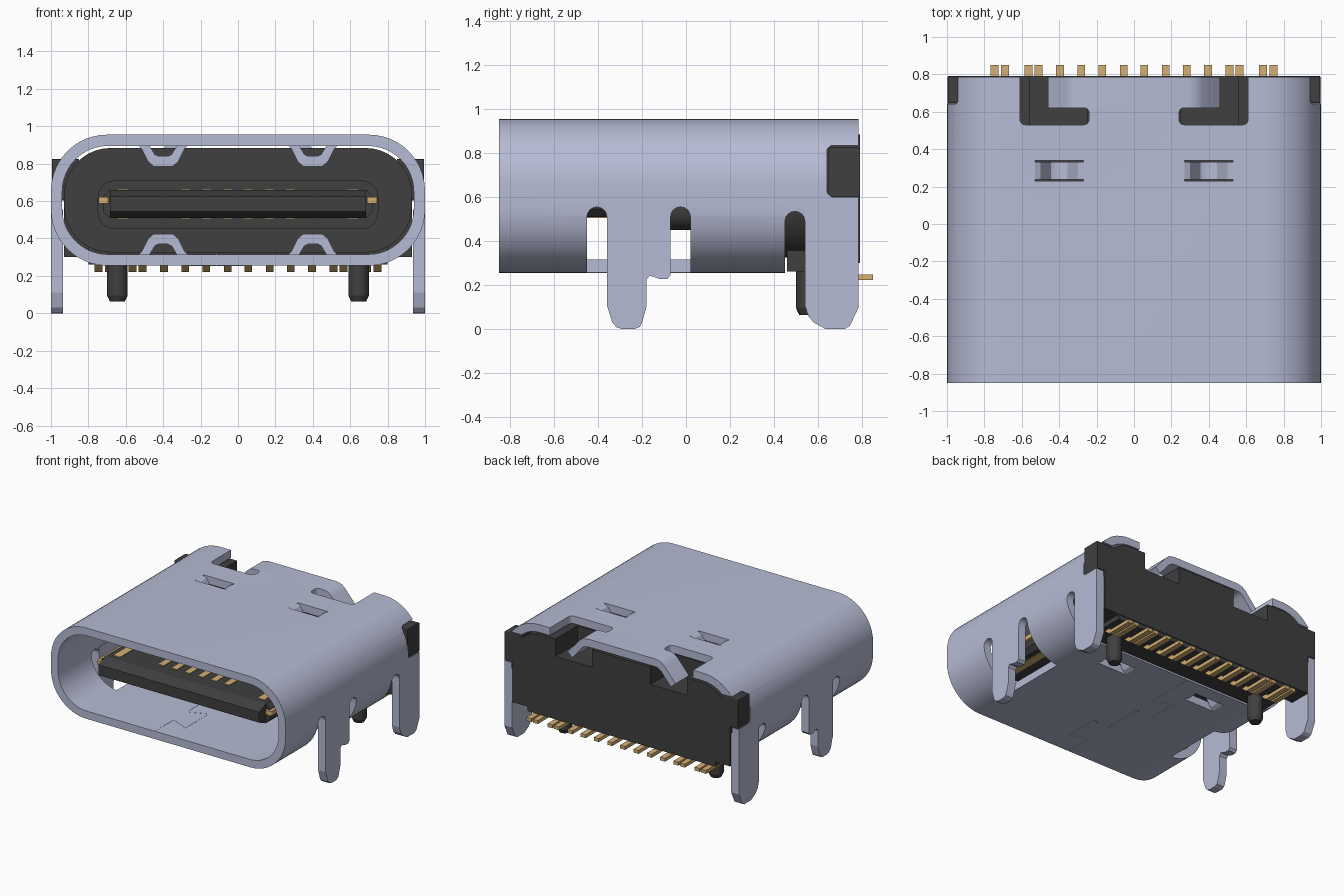
import bpy, bmesh, math
from mathutils import Vector

if "Cube" in bpy.data.objects:
    bpy.data.objects.remove(bpy.data.objects["Cube"])


def material(name, rgb):
    m = bpy.data.materials.new(name)
    m.use_nodes = True
    m.diffuse_color = (*rgb, 1)
    m.node_tree.nodes["Principled BSDF"].inputs["Base Color"].default_value = (*rgb, 1)
    return m


STEEL = material("blue grey steel", (0.47, 0.50, 0.66))
BLACK = material("black plastic", (0.05, 0.05, 0.05))
GOLD = material("gold contact", (0.66, 0.43, 0.17))


def rounded(pts, r, n=5):
    """Round every corner of a polygon with a near-circular arc."""
    out, pts = [], [Vector(p) for p in pts]
    for i, p in enumerate(pts):
        a = p + (pts[i - 1] - p).normalized() * r
        d = p + (pts[(i + 1) % len(pts)] - p).normalized() * r
        b, c = a.lerp(p, 0.5523), d.lerp(p, 0.5523)
        for k in range(n + 1):
            t = k / n
            u = 1 - t
            out.append(tuple(a * u**3 + b * 3 * u * u * t + c * 3 * u * t * t + d * t**3))
    return out


def rect(a0, a1, b0, b1):
    return [(a0, b0), (a1, b0), (a1, b1), (a0, b1)]


def prism(name, pts, axis, lo, hi, mat, hole=None):
    """Extrude a flat outline along one axis; a hole needs as many points as the outline."""
    place = {"x": lambda p, h: (h, p[0], p[1]),
             "y": lambda p, h: (p[0], h, p[1]),
             "z": lambda p, h: (p[0], p[1], h)}[axis]
    bm = bmesh.new()

    def ring(outline, h):
        return [bm.verts.new(place(p, h)) for p in outline]

    def bridge(a, b):
        for i in range(len(a)):
            j = (i + 1) % len(a)
            bm.faces.new((a[i], a[j], b[j], b[i]))

    low, high = ring(pts, lo), ring(pts, hi)
    bridge(low, high)
    if hole:
        low_in, high_in = ring(hole, lo), ring(hole, hi)
        bridge(high, high_in)
        bridge(high_in, low_in)
        bridge(low_in, low)
    else:
        bm.faces.new(low)
        bm.faces.new(high)
    bmesh.ops.recalc_face_normals(bm, faces=bm.faces)
    me = bpy.data.meshes.new(name)
    bm.to_mesh(me)
    bm.free()
    me.materials.append(mat)
    ob = bpy.data.objects.new(name, me)
    bpy.context.collection.objects.link(ob)
    return ob


def cut(ob, pts, axis, lo, hi):
    """Subtract a prism and discard the cutter; use the second solver if the first fails."""
    cutter = prism("cutter", pts, axis, min(lo, hi), max(lo, hi), ob.data.materials[0])
    mod = ob.modifiers.new("cut", "BOOLEAN")
    mod.operation, mod.object = "DIFFERENCE", cutter
    result = ob.data
    for solver in ("EXACT", "MANIFOLD"):
        mod.solver = solver
        graph = bpy.context.evaluated_depsgraph_get()
        graph.update()
        me = bpy.data.meshes.new_from_object(ob.evaluated_get(graph))
        if len(me.polygons) > len(ob.data.polygons) / 2:
            result = me
            break
    ob.modifiers.clear()
    ob.data = result
    bpy.data.objects.remove(cutter)


def smooth(ob):
    bpy.ops.object.select_all(action="DESELECT")
    ob.select_set(True)
    bpy.context.view_layer.objects.active = ob
    bpy.ops.object.shade_smooth_by_angle(angle=math.radians(30))


def arch(y0, y1, top):
    """Points of a round slot top, from y1 to y0."""
    r, c = (y1 - y0) / 2, (y0 + y1) / 2
    return [(c + r * math.cos(math.pi * k / 8), top - r + r * math.sin(math.pi * k / 8))
            for k in range(9)]


BACK = 0.785
MID_Z = 0.605

# Tubular metal shell
shell = prism("shell", rounded(rect(-1, 1, 0.255, 0.955), 0.3, 12), "y", -0.85, BACK, STEEL,
              hole=rounded(rect(-0.94, 0.94, 0.315, 0.895), 0.245, 12))
# Floor ends early, roof is open around the rear tab
cut(shell, rect(-0.75, 0.75, 0.451, 1), "z", 0.2, 0.4)
cut(shell, rect(-0.609, 0.609, 0.62, 1), "z", 0.85, 1)
front_gap = [(-0.45, 0.2), (0.02, 0.2)] + arch(-0.07, 0.02, 0.555) + arch(-0.45, -0.36, 0.555)
rear_gap = [(0.45, 0.2), (1, 0.2), (1, 0.49)] + arch(0.45, 0.54, 0.535)
for s in (1, -1):
    cut(shell, front_gap, "x", 0.72 * s, 1.1 * s)
    cut(shell, rear_gap, "x", 0.72 * s, 1.1 * s)
    cut(shell, rounded(rect(0.64, 1, 0.6, 0.835), 0.03), "x", 0.8 * s, 1.1 * s)
    ell = [(0.24, 0.53), (0.61, 0.53), (0.61, 0.85), (0.46, 0.85), (0.46, 0.622), (0.24, 0.622)]
    cut(shell, rounded([(x * s, y) for x, y in ell], 0.03), "z", 0.84, 1.01)
    for z in (0.85, 0.2):
        cut(shell, rect(0.27 * s, 0.53 * s, 0.23, 0.34), "z", z, z + 0.16)
smooth(shell)

# Dovetailed seam in the floor, as hairline strips on both faces
seam = [(-0.115, -0.849), (-0.115, -0.62), (0.03, -0.68), (0.03, -0.4), (-0.115, -0.46),
        (-0.115, -0.1), (-0.26, -0.16), (-0.26, 0.12), (-0.115, 0.06), (-0.115, 0.449)]
for i, (a, b) in enumerate(zip(seam, seam[1:])):
    a, b = Vector(a), Vector(b)
    n = (b - a).orthogonal().normalized() * 0.002
    for level, z in (("under", 0.254), ("inner", 0.313)):
        prism(f"seam_{level}_{i}", [a - n, b - n, b + n, a + n], "z", z, z + 0.003, STEEL)

# Rear roof tab with bent-down ends
half = [(0.29, 0.955), (0.335, 0.945), (0.365, 0.92), (0.46, 0.81), (0.42, 0.775),
        (0.335, 0.875), (0.31, 0.892), (0.28, 0.895)]
tab = prism("rear_tab", half + [(-x, z) for x, z in reversed(half)], "y", 0.62, BACK, STEEL)
smooth(tab)

# Pressed-in spring bridges in roof and floor
bridge_outline = [(0.27, 0.955), (0.30, 0.94), (0.355, 0.85), (0.375, 0.84), (0.425, 0.84),
                  (0.445, 0.85), (0.50, 0.94), (0.53, 0.955), (0.53, 0.895), (0.515, 0.88),
                  (0.48, 0.81), (0.45, 0.785), (0.35, 0.785), (0.32, 0.81), (0.285, 0.88),
                  (0.27, 0.895)]
for s, side in ((1, "left"), (-1, "right")):
    for v, level in ((1, "top"), (-1, "bottom")):
        pts = [(x * s, MID_Z + v * (z - MID_Z)) for x, z in bridge_outline]
        smooth(prism(f"spring_bridge_{level}_{side}", pts, "y", 0.238, 0.332, STEEL))

# Mounting legs
front_leg = [(-0.36, 0.555), (-0.36, 0.11), (-0.335, 0.03), (-0.315, 0.008), (-0.29, 0),
             (-0.235, 0), (-0.21, 0.01), (-0.20, 0.03), (-0.18, 0.10), (-0.18, 0.225),
             (-0.165, 0.243), (-0.14, 0.235), (-0.12, 0.228), (-0.085, 0.228),
             (-0.07, 0.245), (-0.07, 0.555)]
rear_leg = [(0.54, 0.555), (0.54, 0.11), (0.555, 0.06), (0.58, 0.03), (0.635, 0), (0.72, 0),
            (0.745, 0.015), (0.785, 0.10), (0.785, 0.555)]
for s, side in ((1, "left"), (-1, "right")):
    lo, hi = sorted((0.935 * s, s))
    prism(f"front_leg_{side}", front_leg, "x", lo, hi, STEEL)
    prism(f"rear_leg_{side}", rear_leg, "x", lo, hi, STEEL)

# Plastic housing: core, back wall, underside and wings
core = prism("housing_core", rounded(rect(-0.93, 0.93, 0.325, 0.884), 0.25, 10),
             "y", 0.35, 0.79, BLACK)
for s, side in ((1, "left"), (-1, "right")):
    cut(core, rect(0.25 * s, 0.56 * s, 0.52, 1), "z", 0.75, 1)
    lo, hi = sorted((0.85 * s, 0.995 * s))
    prism(f"housing_wing_{side}", rounded(rect(0.645, 0.79, 0.602, 0.825), 0.01, 2),
          "x", lo, hi, BLACK)
smooth(core)
prism("housing_back_wall", rect(-0.93, 0.93, 0.30, 0.62), "y", 0.62, 0.79, BLACK)
prism("housing_underside", rect(-0.8, 0.8, 0.262, 0.40), "y", 0.46, 0.785, BLACK)

# Locating posts with chamfered tips
for s, side in ((1, "left"), (-1, "right")):
    bm = bmesh.new()
    for r1, r2, z0, z1 in ((0.04, 0.055, 0.063, 0.095), (0.055, 0.055, 0.095, 0.35)):
        g = bmesh.ops.create_cone(bm, cap_ends=True, segments=24, radius1=r1, radius2=r2,
                                  depth=z1 - z0)
        bmesh.ops.translate(bm, verts=g["verts"], vec=(0.645 * s, 0.555, (z0 + z1) / 2))
    me = bpy.data.meshes.new("post")
    bm.to_mesh(me)
    bm.free()
    me.materials.append(BLACK)
    post = bpy.data.objects.new(f"locating_post_{side}", me)
    bpy.context.collection.objects.link(post)
    smooth(post)

# Tongue with thicker root
root = prism("tongue_root", rounded(rect(-0.75, 0.75, 0.45, 0.71), 0.09, 8), "y", -0.1, 0.36, BLACK)
smooth(root)
prism("tongue", rounded(rect(-0.72, 0.72, 0.51, 0.66), 0.035, 1), "y", -0.64, 0, BLACK)
prism("tongue_tip", [(-0.64, 0.51), (-0.64, 0.66), (-0.72, 0.625), (-0.72, 0.545)],
      "x", -0.685, 0.685, BLACK)
# Side latch plate edges
for s, side in ((1, "left"), (-1, "right")):
    lo, hi = sorted((0.69 * s, 0.745 * s))
    prism(f"latch_edge_{side}", rounded(rect(lo, hi, -0.66, -0.1), 0.015, 3),
          "z", 0.588, 0.622, GOLD)

# Contact pads on both faces of the tongue
pads = [(0.056, 0.05, -0.54), (0.168, 0.05, -0.54), (0.28, 0.05, -0.54), (0.615, 0.06, -0.6)]
for i, (x, w, y0) in enumerate(pads):
    for s in (1, -1):
        for level, z in (("top", 0.656), ("bottom", 0.505)):
            prism(f"contact_pad_{level}_{i}_{'left' if s > 0 else 'right'}",
                  rect(x * s - w / 2, x * s + w / 2, y0, -0.1), "z", z, z + 0.009, GOLD)

# Solder pins, bent up into the housing
pin = [(0.60, 0.29), (0.60, 0.255), (0.64, 0.222), (0.85, 0.222), (0.85, 0.248),
       (0.655, 0.248), (0.63, 0.29)]
for i, x in enumerate((0.055, 0.17, 0.282, 0.395, 0.51, 0.565, 0.69, 0.745)):
    for s in (1, -1):
        prism(f"solder_pin_{i}_{'left' if s > 0 else 'right'}", pin, "x",
              x * s - 0.021, x * s + 0.021, GOLD)
